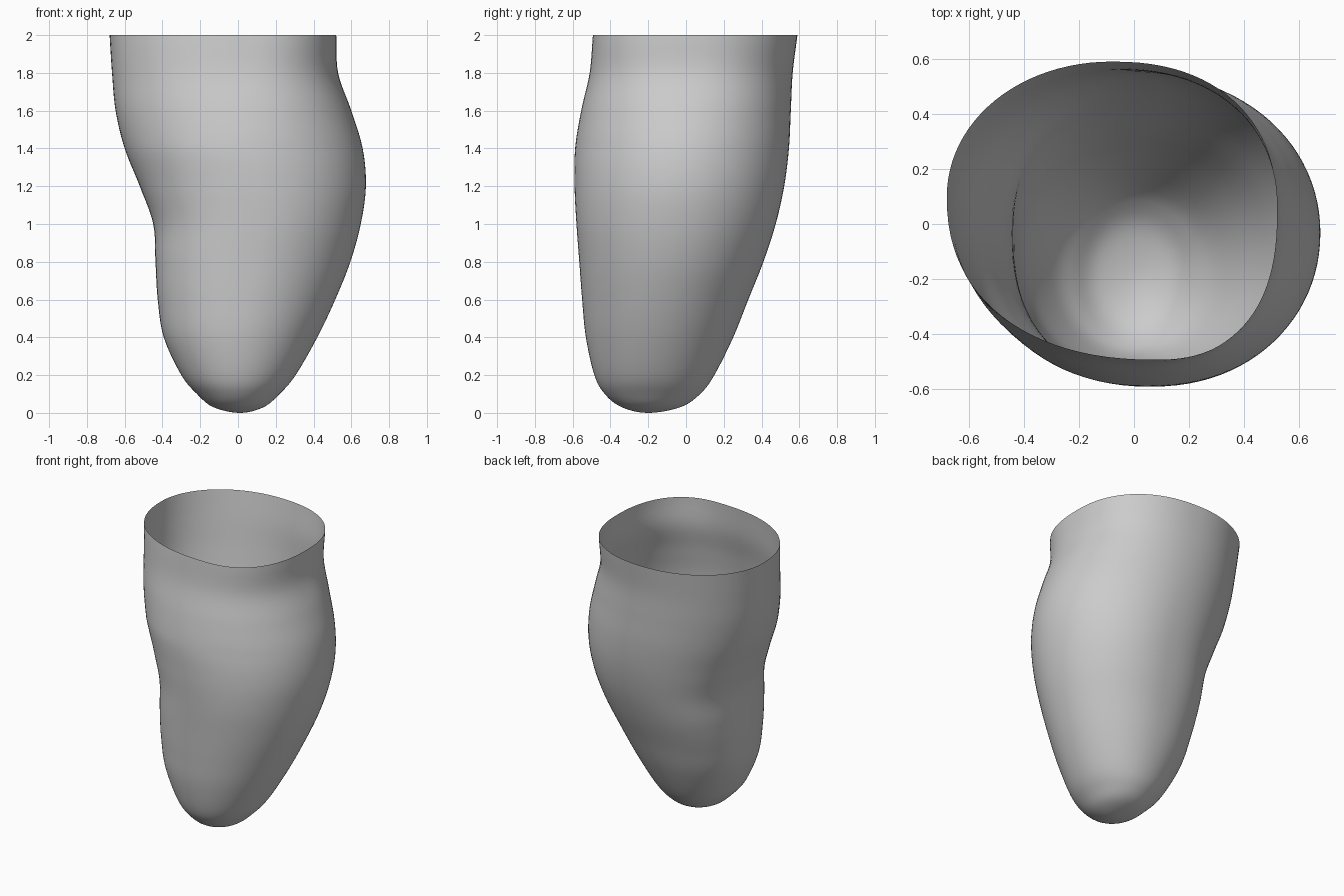
import bpy
import bmesh
from math import sin, cos, exp, tau

SEGMENTS = 96
STEPS = 6

# Remove the default cube
cube = bpy.data.objects.get("Cube")
if cube:
    bpy.data.objects.remove(cube, do_unlink=True)

# Height, then right, left, front and back extents
SECTIONS = [
    (0, .01, .01, -.2, -.2),
    (.03, -.13, .135, -.34, -.03),
    (.1, -.217, .22, -.43, .075),
    (.2, -.3, .305, -.485, .15),
    (.4, -.393, .42, -.53, .25),
    (.6, -.425, .515, -.55, .33),
    (.8, -.437, .595, -.565, .41),
    (1, -.449, .65, -.58, .475),
    (1.2, -.52, .677, -.59, .52),
    (1.4, -.6, .66, -.587, .545),
    (1.6, -.648, .6, -.555, .555),
    (1.8, -.667, .53, -.51, .565),
    (2, -.68, .52, -.493, .59),
]


def smooth_sections(rows):
    """Catmull-Rom interpolation, mirrored through the tip for a round end."""
    z, right, left, front, back = rows[1]
    last, before = rows[-1], rows[-2]
    end = tuple(2 * a - b for a, b in zip(last, before))
    pts = [(z, left, right, back, front)] + rows + [end]
    result = []
    for p, q, r, s in zip(pts, pts[1:], pts[2:], pts[3:]):
        for i in range(STEPS):
            t = i / STEPS
            result.append([
                b + t * (c - a + t * (2 * a - 5 * b + 4 * c - d
                                      + t * (3 * (b - c) + d - a))) / 2
                for a, b, c, d in zip(p, q, r, s)])
    return result + [last]


def bump(z, centre, width):
    return exp(-((z - centre) / width) ** 2)


def squareness(z, on_left, at_back):
    """Fuller corners at the rim and either side of the waist dent."""
    rim = bump(z, 2, .35)
    if on_left:
        return 2.04 + (.24 if at_back else .36) * rim
    waist = bump(z, .85, .38)
    return 2.03 + (.4 * waist if at_back else .35 * waist + .22 * rim)


def ring_points(section):
    """Closed outline of four rounded quarters joined at their extremes."""
    z, right, left, front, back = section
    mid_x, mid_y = (right + left) / 2, (front + back) / 2
    front_x = mid_x + .16 * max(0, (z - 1.4) / .6)
    for i in range(SEGMENTS):
        c, s = cos(tau * i / SEGMENTS), sin(tau * i / SEGMENTS)
        on_left, at_back = c > 0, s > 0
        power = 2 / squareness(z, on_left, at_back)
        cx = mid_x if at_back else front_x
        cy = mid_y if on_left else mid_y + .025 * z
        yield (cx + abs(c) ** power * ((left if on_left else right) - cx),
               cy + abs(s) ** power * ((back if at_back else front) - cy), z)


# Open thin shell lofted from tip to rim
bm = bmesh.new()
sections = smooth_sections(SECTIONS)
tip = bm.verts.new((SECTIONS[0][1], SECTIONS[0][3], 0))
rings = [[bm.verts.new(p) for p in ring_points(s)] for s in sections[1:]]
for i in range(SEGMENTS):
    j = (i + 1) % SEGMENTS
    bm.faces.new((tip, rings[0][j], rings[0][i]))
    for low, high in zip(rings, rings[1:]):
        bm.faces.new((low[i], low[j], high[j], high[i]))

mesh = bpy.data.meshes.new("socket_shell")
bm.to_mesh(mesh)
bm.free()
shell = bpy.data.objects.new("socket_shell", mesh)
bpy.context.collection.objects.link(shell)
for poly in mesh.polygons:
    poly.use_smooth = True

# Plain grey finish
grey = bpy.data.materials.new("plain_grey")
grey.use_nodes = True
color = (.6, .6, .6, 1)
grey.diffuse_color = color
grey.node_tree.nodes["Principled BSDF"].inputs["Base Color"].default_value = color
mesh.materials.append(grey)
